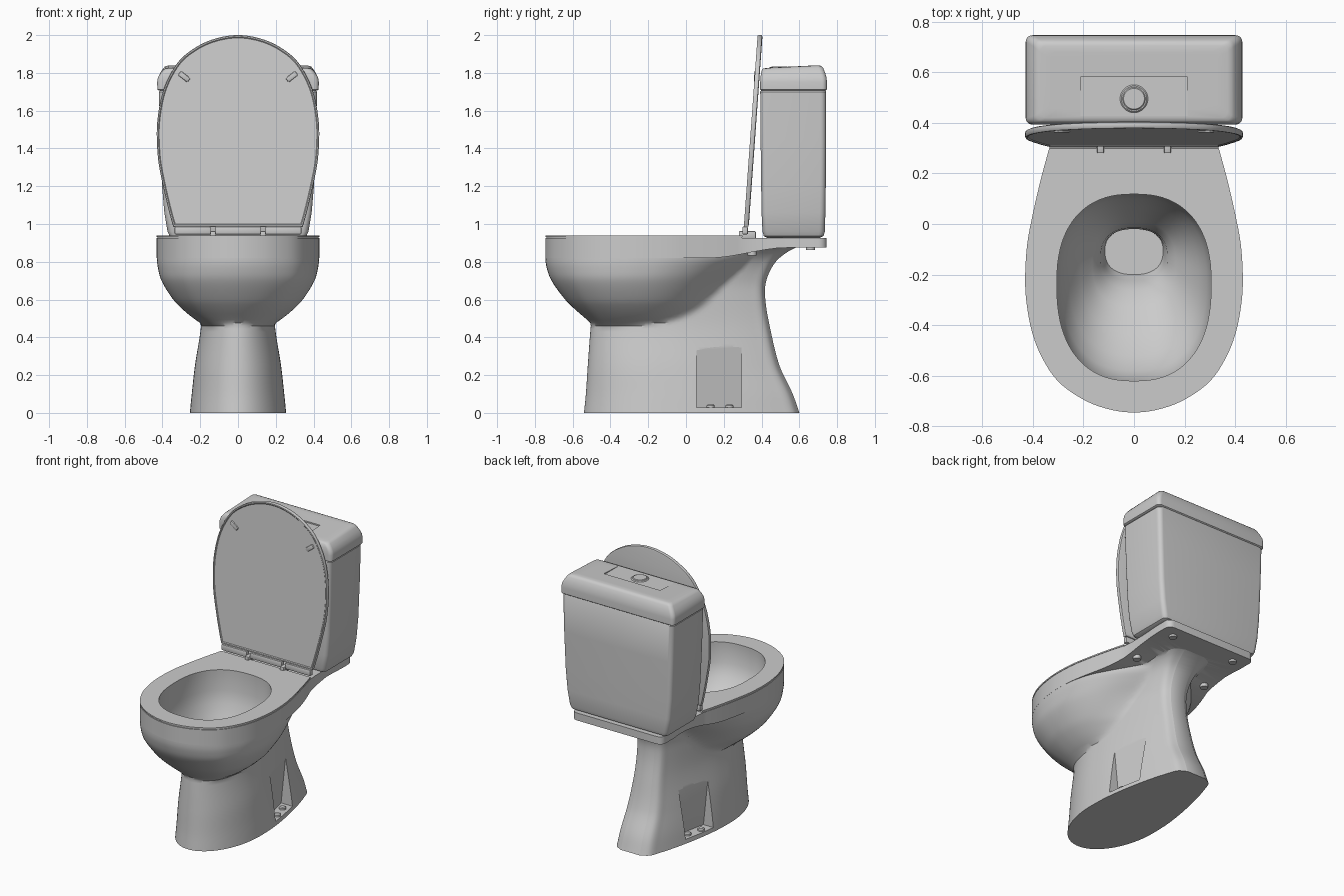
import bpy, bmesh, math
from math import sin, cos, pi, radians

if "Cube" in bpy.data.objects:
    bpy.data.objects.remove(bpy.data.objects["Cube"])


def finish(ob, angle=35):
    bpy.ops.object.select_all(action='DESELECT')
    ob.select_set(True)
    bpy.context.view_layer.objects.active = ob
    bpy.ops.object.shade_smooth_by_angle(angle=radians(angle))
    return ob


def to_object(name, bm):
    bmesh.ops.remove_doubles(bm, verts=bm.verts, dist=1e-5)
    bmesh.ops.recalc_face_normals(bm, faces=bm.faces)
    me = bpy.data.meshes.new(name)
    bm.to_mesh(me)
    bm.free()
    ob = bpy.data.objects.new(name, me)
    bpy.context.collection.objects.link(ob)
    return finish(ob)


def loft(name, halves):
    """Skin right-hand half loops, mirrored in x; ends are capped with strips."""
    bm = bmesh.new()
    rings = []
    for h in halves:
        pts = list(h) + [(-x, y, z) for x, y, z in reversed(h)]
        rings.append([bm.verts.new(p) for p in pts])
    n = len(rings[0])
    for a, b in zip(rings, rings[1:]):
        for i in range(n):
            j = (i + 1) % n
            bm.faces.new((a[i], a[j], b[j], b[i]))
    for r in (rings[0], rings[-1]):
        for i in range(n // 2 - 1):
            bm.faces.new((r[i], r[i + 1], r[n - 2 - i], r[n - 1 - i]))
    return to_object(name, bm)


def boolean(ob, cutter, op, remove=True):
    m = ob.modifiers.new("cut", 'BOOLEAN')
    m.object, m.operation, m.solver = cutter, op, 'EXACT'
    bpy.context.view_layer.objects.active = ob
    bpy.ops.object.modifier_apply(modifier=m.name)
    if remove:
        bpy.data.objects.remove(cutter)


def box(name, x0, x1, y0, y1, z0, z1, bevel=0.0, lean=0.0, skew=0.0):
    """Box; lean and skew shift the x0 side with height and with depth."""
    bm = bmesh.new()
    bmesh.ops.create_cube(bm, size=1)
    for v in bm.verts:
        x, y, z = (v.co[i] + 0.5 for i in range(3))
        v.co = (x0 + x * (x1 - x0) + (lean * z + skew * y) * (1 - x), y0 + y * (y1 - y0), z0 + z * (z1 - z0))
    if bevel:
        bmesh.ops.bevel(bm, geom=bm.edges[:], offset=bevel, segments=2, profile=0.5, affect='EDGES')
    return to_object(name, bm)


def disc(name, x, y, z0, z1, r, seg=24):
    k = min(0.006, (z1 - z0) * 0.4)
    ob = loft(name, [[(q * sin(pi * i / seg), -q * cos(pi * i / seg), z) for i in range(seg + 1)]
                     for q, z in ((r, z0), (r, z1 - k), (r - k, z1))])
    ob.location = (x, y, 0)


def hermite(p0, p1, p2, p3, t):
    return tuple(0.5 * (2 * b + (c - a) * t + (2 * a - 5 * b + 4 * c - d) * t * t
                        + (3 * b - a - 3 * c + d) * t ** 3) for a, b, c, d in zip(p0, p1, p2, p3))


def table(rows, z):
    """Smooth lookup of the columns of rows at height z."""
    z = min(max(z, rows[0][0]), rows[-1][0])
    i = max(k for k in range(len(rows) - 1) if rows[k][0] <= z)
    a, b = rows[i], rows[i + 1]

    def slope(k):
        lo, hi = rows[max(k - 1, 0)], rows[min(k + 1, len(rows) - 1)]
        return [(q - p) / (hi[0] - lo[0]) for p, q in zip(lo[1:], hi[1:])]
    d = b[0] - a[0]
    t = (z - a[0]) / d
    return [(2 * t**3 - 3 * t * t + 1) * p + (t**3 - 2 * t * t + t) * d * m
            + (3 * t * t - 2 * t**3) * q + (t**3 - t * t) * d * n
            for p, q, m, n in zip(a[1:], b[1:], slope(i), slope(i + 1))]


# shared half outline of the rim, seat and lid (x, y)
KEY = [(-.1, -.732), (0, -.745), (.1, -.732), (.2, -.694), (.3, -.622), (.365, -.525), (.405, -.42),
       (.426, -.3), (.43, -.2), (.422, -.08), (.402, .03), (.37, .17), (.335, .3), (.3, .43)]
OUT = [hermite(*KEY[i:i + 4], t / 5) for i in range(len(KEY) - 3) for t in range(5)] + [(.335, .3)]


def rim_width(y):
    for (x0, y0), (x1, y1) in zip(OUT, OUT[1:]):
        if y0 <= y <= y1:
            return x0 + (x1 - x0) * (y - y0) / (y1 - y0)
    return 0


# bowl body and pedestal: two sections blended at every height
PED = [(0, -.54, .60, .255), (.1, -.53, .565, .245), (.25, -.52, .495, .228), (.45, -.505, .445, .197),
       (.6, -.49, .42, .19), (.7, -.47, .425, .19), (.8, -.45, .475, .21), (.86, -.45, .55, .25),
       (.89, -.45, .62, .30)]
BOWL = [(.44, -.47, .0, .15), (.475, -.505, .03, .197), (.5, -.532, .05, .235), (.55, -.59, .09, .295),
        (.6, -.64, .135, .343), (.7, -.712, .225, .405), (.77, -.738, .3, .424), (.82, -.7445, .345, .4295),
        (.89, -.742, .345, .427)]
FOOT = [(.3, .985), (.37, 1), (.5, .98), (.65, .885), (.8, .74), (.92, .58), (.975, .47), (1, .28)]


def section(z):
    pf, pb, pw = table(PED, z)
    bf, bb, bw = table(BOWL, z)
    if z < .44:
        bf, bw = pf, 0
    y0, half = min(pf, bf), []
    for i in range(57):
        y = y0 + (pb - y0) * (1 - cos(pi * i / 56)) / 2
        t = (y - pf) / (pb - pf)
        # pedestal: elliptical nose, then the tapered heel
        a = 0 if t <= 0 else pw * (math.sqrt(max(0, 1 - ((.37 - t) / .37) ** 2)) if t < .37 else table(FOOT, t)[0])
        # bowl: rim outline in front, ellipse behind
        u = (2 * y - bf - bb) / (bb - bf)
        b = bw * (rim_width(-.2 + u * .545) / .43 if u < 0 else math.sqrt(max(0, 1 - u * u)))
        k = min(.1, a, b) * min(max((z - .45) / .12, 0), 1)
        h = max(k - abs(a - b), 0) / k if k > 1e-6 else 0
        half.append((max(a, b) + h * h * k / 4, y, z))
    return half


bowl = loft("bowl_and_pedestal", [section(.89 * i / 56) for i in range(57)])


# rim slab running back into the tank shelf
def under(y):
    t = min(max((y - .12) / .42, 0), 1)
    return .82 + .055 * t * t * (3 - 2 * t)


rim = OUT + [(.33, .36), (.33, .42), (.33, .48), (.335, .55), (.34, .62), (.34, .69)] + \
    [(.30 + .04 * cos(a * pi / 10), .705 + .04 * sin(a * pi / 10)) for a in range(6)]
boolean(bowl, loft("rim_slab", [[(x, y, under(y)) for x, y in rim], [(x, y, .926) for x, y in rim]]), 'UNION')


# bowl cavity
def egg(yf, yb, w, z, n=2.4):
    yc = yf + .52 * (yb - yf)
    half = []
    for i in range(41):
        a = pi * i / 40
        s, c = max(sin(a), 0), cos(a)
        half.append((w * s ** (2 / n), yc - math.copysign(abs(c) ** (2 / n), c) * (yc - yf if c > 0 else yb - yc), z))
    return half


CAV = [(.36, -.20, -.02, .115), (.41, -.225, -.02, .122), (.47, -.26, -.015, .132), (.52, -.33, .01, .165),
       (.58, -.43, .04, .21), (.65, -.52, .07, .255), (.72, -.58, .10, .287), (.80, -.62, .118, .305),
       (.97, -.62, .118, .305)]
cavity = loft("cavity_cutter", [egg(f, b, w, z) for z, f, b, w in CAV])
boolean(bowl, cavity, 'DIFFERENCE', remove=False)

# thin seat ring
seat = loft("seat", [[(x * s, y * s, z) for x, y in OUT] for s, z in ((.992, .924), (.992, .931), (1, .931), (1, .94))])
boolean(seat, cavity, 'DIFFERENCE')

# side recesses with floor bolts, shelf screws
for s, side in ((1, "right"), (-1, "left")):
    boolean(bowl, box("recess", s * .17, s * .4, .055, .295, .028, .37, lean=s * .036, skew=-s * .052), 'DIFFERENCE')
    for k, (x, y) in enumerate(((.205, .13), (.175, .23))):
        disc(f"floor_bolt_{side}_{k}", s * x, y, .02, .045, .021)
    disc(f"shelf_screw_rear_{side}", s * .24, .66, .862, .89, .024)
    disc(f"shelf_screw_front_{side}", s * .27, .35, .832, .87, .024)
finish(bowl, 50)
finish(seat)


# raised lid: the seat outline stood up and tilted back
def lid_ring(inset, d):
    half = []
    for x, y in OUT:
        y = min(y, .27)
        h = .30 - (y - (y + .24) * inset)
        half.append((x * (1 - inset), .318 + h * .072 + d, .955 + h))
    return half


loft("lid", [lid_ring(.02, .012), lid_ring(.004, .009), lid_ring(0, .004), lid_ring(0, -.009),
             lid_ring(.006, -.014), lid_ring(.02, -.014), lid_ring(.03, -.01)])

# hinge bars, hinge posts and lid buffers
for k, (a, b) in enumerate(((-.335, -.145), (-.12, .12), (.145, .335))):
    box(f"hinge_bar_{k}", a, b, .298, .328, .945, .986, .006)
for s, side in ((1, "right"), (-1, "left")):
    box(f"hinge_post_{side}", s * .1325 - .014, s * .1325 + .014, .28, .37, .922, .962, .005)
    pad = box(f"lid_buffer_{side}", -.032, .032, -.012, .012, -.014, .014, .006)
    pad.location = (s * .285, .371, 1.78)
    pad.rotation_euler = (0, -s * radians(38), 0)


# tank and its cover
def slab_ring(hx, y0, y1, r, z, tilt=0.0):
    pts = [(0, y0)]
    for cy, a0 in ((y0 + r, -90), (y1 - r, 0)):
        pts += [(hx - r + r * cos(radians(a0 + 15 * i)), cy + r * sin(radians(a0 + 15 * i))) for i in range(7)]
    pts.append((0, y1))
    return [(x, y, z + tilt * (y - .57)) for x, y in pts]


loft("tank", [slab_ring(.345, .43, .71, .02, .927), slab_ring(.362, .412, .728, .028, .936),
              slab_ring(.373, .405, .735, .03, .96), slab_ring(.39, .4, .738, .03, 1.06),
              slab_ring(.402, .398, .74, .03, 1.2), slab_ring(.412, .395, .742, .03, 1.45),
              slab_ring(.419, .393, .742, .03, 1.7), slab_ring(.408, .40, .735, .03, 1.712)])
cover = loft("tank_cover", [slab_ring(.42, .399, .74, .025, 1.707), slab_ring(.427, .393, .746, .026, 1.712),
                            slab_ring(.428, .393, .746, .026, 1.752), slab_ring(.424, .394, .744, .026, 1.775),
                            slab_ring(.412, .397, .737, .026, 1.798, .01),
                            slab_ring(.396, .402, .727, .026, 1.82, .03),
                            slab_ring(.386, .408, .718, .026, 1.829, .045),
                            slab_ring(.37, .42, .705, .026, 1.833, .05),
                            slab_ring(.33, .45, .68, .026, 1.834, .05)])
boolean(cover, box("panel_cutter", -.212, .212, .38, .58, 1.826, 1.9), 'DIFFERENCE')
finish(cover)

# flush button with collar
disc("button_collar", 0, .495, 1.81, 1.831, .056, 32)
disc("flush_button", 0, .495, 1.81, 1.835, .047, 32)
